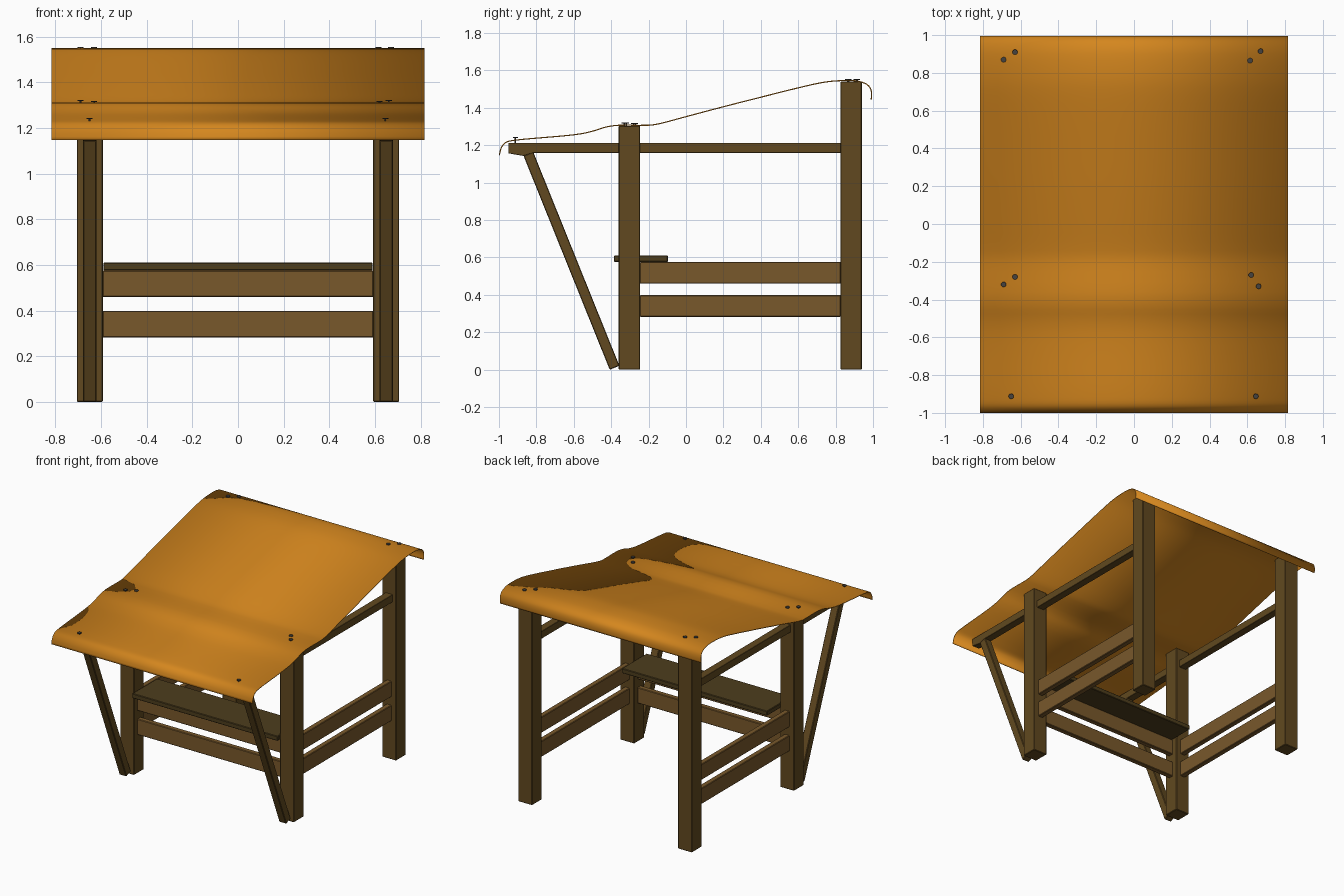
import bpy, bmesh
from mathutils import Vector

if "Cube" in bpy.data.objects:
    bpy.data.objects.remove(bpy.data.objects["Cube"])


def material(name, color):
    m = bpy.data.materials.new(name)
    m.diffuse_color = (*color, 1)
    m.use_nodes = True
    m.node_tree.nodes["Principled BSDF"].inputs["Base Color"].default_value = m.diffuse_color
    return m


POST = material("dark_wood", (0.12, 0.066, 0.014))
BOARD = material("light_wood", (0.19, 0.098, 0.024))
SHELF = material("shelf_wood", (0.075, 0.047, 0.012))
CLOTH = material("orange_cloth", (0.66, 0.24, 0.013))
IRON = material("iron", (0.06, 0.055, 0.05))


def prism(name, profile, x0, x1, mat, bevel=0.004):
    """Extrude a closed (y, z) profile from x0 to x1."""
    bm = bmesh.new()
    a = [bm.verts.new((x0, y, z)) for y, z in profile]
    b = [bm.verts.new((x1, y, z)) for y, z in profile]
    n = len(profile)
    bm.faces.new(a)
    bm.faces.new(b[::-1])
    for i in range(n):
        j = (i + 1) % n
        bm.faces.new((a[i], b[i], b[j], a[j]))
    bmesh.ops.recalc_face_normals(bm, faces=bm.faces)
    me = bpy.data.meshes.new(name)
    bm.to_mesh(me)
    bm.free()
    ob = bpy.data.objects.new(name, me)
    bpy.context.collection.objects.link(ob)
    me.materials.append(mat)
    if bevel:
        mod = ob.modifiers.new("Bevel", 'BEVEL')
        mod.width = bevel
        mod.segments = 1
    return ob


def box(name, x, y, z, mat):
    rect = [(y[0], z[0]), (y[1], z[0]), (y[1], z[1]), (y[0], z[1])]
    return prism(name, rect, x[0], x[1], mat)


# Posts, side rails and braces, one set per side
for s, side in ((-1, "left"), (1, "right")):
    def span(a, b):
        return sorted((s * a, s * b))
    box(f"{side}_front_post", span(0.592, 0.706), (-0.36, -0.245), (0, 1.304), POST)
    box(f"{side}_back_post", span(0.592, 0.706), (0.826, 0.94), (0, 1.541), POST)
    rail = [(-0.95, 1.213), (0.83, 1.213), (0.83, 1.158),
            (-0.82, 1.158), (-0.87, 1.143), (-0.95, 1.157)]
    prism(f"{side}_top_rail", rail, *span(0.62, 0.678), POST, 0.002)
    brace = [(-0.408, 0.0), (-0.356, 0.021), (-0.817, 1.165), (-0.869, 1.144)]
    prism(f"{side}_brace", brace, *span(0.62, 0.678), POST)
    for label, z in (("lower", (0.283, 0.399)), ("upper", (0.46, 0.576))):
        box(f"{side}_{label}_side_board", span(0.629, 0.669), (-0.247, 0.828), z, BOARD)

# Front boards and counter shelf
for label, z in (("lower", (0.283, 0.399)), ("upper", (0.46, 0.576))):
    box(f"{label}_front_board", (-0.594, 0.594), (-0.322, -0.283), z, BOARD)
box("counter_shelf", (-0.59, 0.59), (-0.385, -0.097), (0.576, 0.611), SHELF)

# Draped cloth roof: smooth curve through (y, z) points
pts = [(-0.998, 1.147), (-0.987, 1.188), (-0.962, 1.216), (-0.915, 1.227),
       (-0.8, 1.238), (-0.68, 1.248), (-0.57, 1.26), (-0.5, 1.275), (-0.43, 1.297),
       (-0.36, 1.307), (-0.2, 1.307), (-0.14, 1.316), (0, 1.353), (0.2, 1.406),
       (0.4, 1.457), (0.6, 1.507), (0.72, 1.534), (0.8, 1.544), (0.9, 1.545),
       (0.955, 1.532), (0.983, 1.51), (0.992, 1.48), (0.99, 1.444)]
P = [Vector(p) for p in pts]
line = []
for i in range(len(P) - 1):
    a, b, c, d = P[max(i - 1, 0)], P[i], P[i + 1], P[min(i + 2, len(P) - 1)]
    h = (c - b).length
    m0 = (c - a) / max((c - b).length + (b - a).length, 1e-6) * h
    m1 = (d - b) / max((d - c).length + (c - b).length, 1e-6) * h
    for k in range(3):
        t = k / 3
        line.append((2*t**3 - 3*t*t + 1) * b + (t**3 - 2*t*t + t) * m0
                    + (3*t*t - 2*t**3) * c + (t**3 - t*t) * m1)
line.append(P[-1])
me = bpy.data.meshes.new("cloth_roof")
n = len(line)
me.from_pydata([(x, p.x, p.y) for x in (-0.816, 0.816) for p in line], [],
               [(i, n + i, n + i + 1, i + 1) for i in range(n - 1)])
roof = bpy.data.objects.new("cloth_roof", me)
bpy.context.collection.objects.link(roof)
me.materials.append(CLOTH)
solid = roof.modifiers.new("Solidify", 'SOLIDIFY')
solid.thickness = 0.006
solid.offset = 0
bpy.ops.object.select_all(action='DESELECT')
roof.select_set(True)
bpy.context.view_layer.objects.active = roof
bpy.ops.object.shade_smooth_by_angle(angle=0.6)

# Nails holding the cloth: shaft and flat head
nails = [(-0.69, 0.87, 1.555), (-0.63, 0.91, 1.555), (0.615, 0.865, 1.555), (0.67, 0.915, 1.555),
         (-0.69, -0.32, 1.322), (-0.63, -0.28, 1.318), (0.62, -0.27, 1.318), (0.66, -0.33, 1.322),
         (-0.65, -0.912, 1.243), (0.645, -0.912, 1.243)]
for i, (x, y, z) in enumerate(nails):
    bm = bmesh.new()
    for r, top, depth in ((0.014, 0, 0.005), (0.004, -0.004, 0.045)):
        g = bmesh.ops.create_cone(bm, cap_ends=True, segments=10, radius1=r, radius2=r, depth=depth)
        bmesh.ops.translate(bm, verts=g["verts"], vec=(x, y, z + top - depth / 2))
    me = bpy.data.meshes.new("nail")
    bm.to_mesh(me)
    bm.free()
    me.materials.append(IRON)
    bpy.context.collection.objects.link(bpy.data.objects.new(f"roof_nail_{i + 1}", me))
